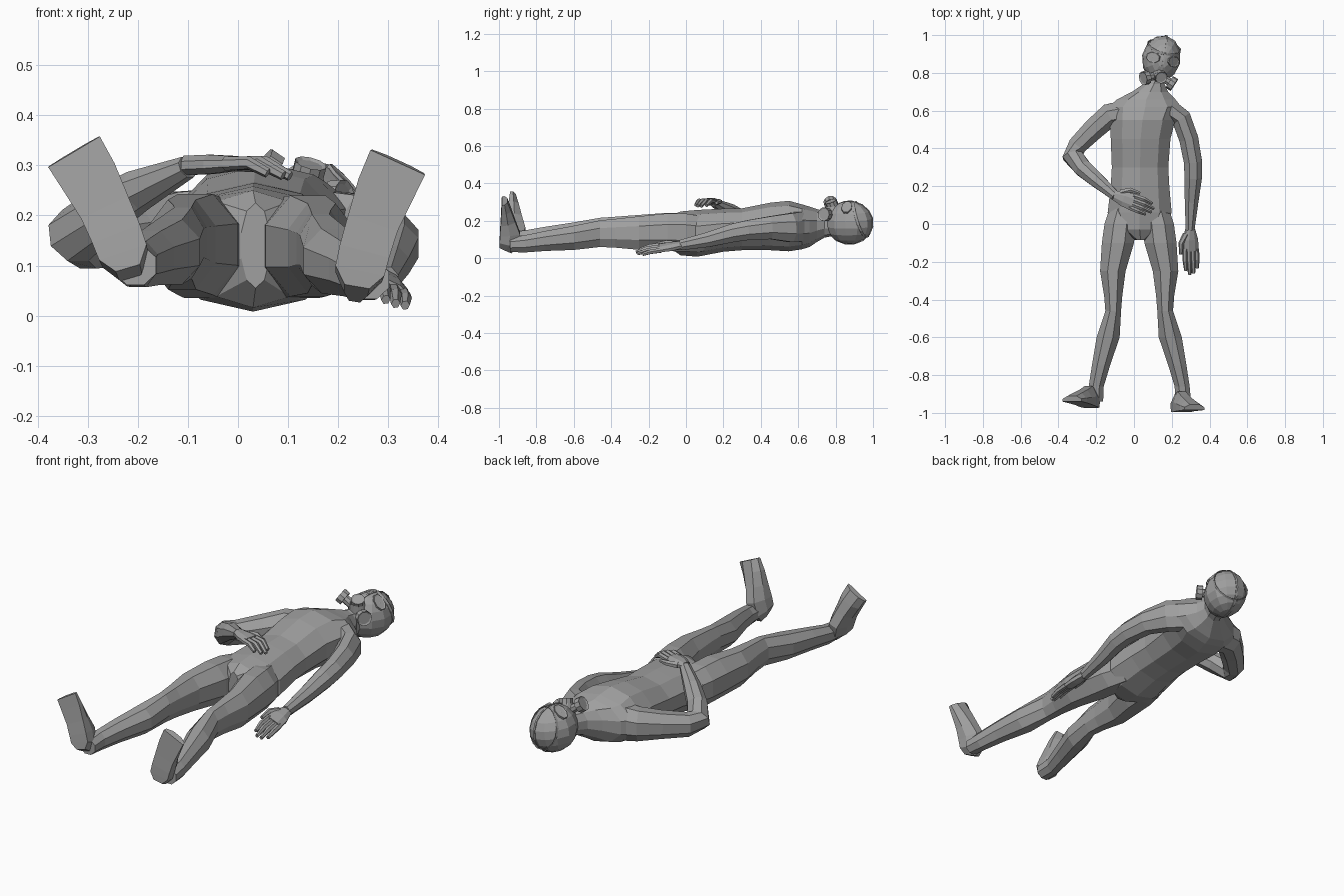
import bpy, bmesh, math
from mathutils import Vector, Matrix

cube = bpy.data.objects.get("Cube")
if cube:
    bpy.data.objects.remove(cube, do_unlink=True)

grey = bpy.data.materials.new("plain_grey")
grey.use_nodes = True
grey.diffuse_color = (0.35, 0.35, 0.35, 1)
grey.node_tree.nodes["Principled BSDF"].inputs["Base Color"].default_value = (0.35, 0.35, 0.35, 1)

UP = Vector((0, 0, 1))
ALONG = Vector((0, 1, 0))


def finish(name, bm):
    bmesh.ops.recalc_face_normals(bm, faces=bm.faces)
    mesh = bpy.data.meshes.new(name)
    bm.to_mesh(mesh)
    bm.free()
    mesh.materials.append(grey)
    obj = bpy.data.objects.new(name, mesh)
    bpy.context.collection.objects.link(obj)
    return obj


def polygon(sides):
    step = math.tau / sides
    return [(math.cos((i + 0.5) * step), math.sin((i + 0.5) * step)) for i in range(sides)]


def loft(name, sections, shape, up=UP, axis=None):
    """Skin a cross-section along (centre, half width, half height) sections."""
    bm = bmesh.new()
    rings = []
    last = len(sections) - 1
    for i, (centre, wide, high) in enumerate(sections):
        tangent = axis or sections[min(i + 1, last)][0] - sections[max(i - 1, 0)][0]
        tangent = tangent.normalized()
        side = tangent.cross(up).normalized()
        top = side.cross(tangent)
        rings.append([bm.verts.new(centre + side * u * wide + top * v * high) for u, v in shape])
    count = len(shape)
    for low, high in zip(rings, rings[1:]):
        for k in range(count):
            n = (k + 1) % count
            bm.faces.new((low[k], low[n], high[n], high[k]))
    bm.faces.new(rings[0])
    bm.faces.new(rings[-1])
    return finish(name, bm)


# Torso and neck: along y, centre x and z, half width, half depth
torso = [(-.085, .035, .14, .03, .085), (-.03, .03, .133, .125, .117), (.06, .03, .133, .178, .125),
         (.2, .032, .15, .163, .115), (.3, .032, .155, .157, .112), (.45, .035, .17, .166, .127),
         (.55, .045, .172, .182, .135), (.62, .06, .168, .2, .12), (.66, .065, .168, .162, .108),
         (.7, .085, .175, .1, .088), (.74, .105, .18, .06, .07), (.82, .135, .185, .05, .06)]
loft("torso", [(Vector((x, y, z)), w, h) for y, x, z, w, h in torso], polygon(10), axis=ALONG)

# Legs: one table, mirrored about the pelvis
leg = [(.1, -.05, .13, .08, .1), (0, -.073, .137, .09, .11), (-.1, -.085, .142, .092, .109),
       (-.25, -.112, .142, .073, .097), (-.38, -.11, .145, .052, .083), (-.46, -.11, .145, .045, .077),
       (-.6, -.137, .127, .066, .07), (-.75, -.175, .115, .052, .058),
       (-.86, -.2, .103, .043, .05), (-.94, -.205, .1, .045, .042)]


def build_leg(name, mirror, drop):
    rows = []
    for y, x, z, w, h in leg:
        place = Vector((.055 - x if mirror else x, y, z + drop * min(y, 0)))
        rows.append((place, w, h))
    loft(name, rows, polygon(8), axis=ALONG)


build_leg("right_leg", False, 0)
build_leg("left_leg", True, .03)

# Feet: flat soled section swept in a slight bow from heel to toe
foot_shape = [(-1, -1), (1, -1), (.95, 0), (.45, 1), (-.45, 1), (-.95, 0)]
foot_rows = [(0, .025, .035), (.13, .05, .05), (.33, .051, .054),
             (.56, .052, .04), (.8, .058, .027), (1, .06, .015)]


def build_foot(name, heel, toe):
    heel, toe = Vector(heel), Vector(toe)
    bow = Vector((-math.copysign(.045, toe.x), 0, 0))
    rows = [(heel.lerp(toe, t) + ALONG * h + bow * t * (1 - t), w, h) for t, w, h in foot_rows]
    loft(name, rows, foot_shape, up=ALONG)


build_foot("right_foot", (-.215, -.98, .078), (-.328, -.94, .328))
build_foot("left_foot", (.235, -1, .043), (.32, -.985, .308))


# Arms: points with half width and half height
def build_arm(name, rows):
    loft(name, [(Vector(r[:3]), r[3], r[4]) for r in rows], polygon(8))


build_arm("right_arm", [(-.05, .585, .165, .075, .095), (-.13, .575, .168, .068, .085),
                        (-.21, .505, .16, .062, .07), (-.3, .415, .15, .054, .06),
                        (-.325, .36, .16, .057, .06), (-.27, .295, .205, .05, .052),
                        (-.2, .235, .25, .043, .043), (-.1, .15, .297, .028, .023)])
build_arm("left_arm", [(.18, .61, .17, .06, .085), (.25, .56, .163, .057, .084),
                       (.29, .45, .163, .055, .066), (.312, .33, .15, .052, .057),
                       (.314, .25, .135, .05, .053), (.305, .12, .1, .039, .043),
                       (.297, -.03, .07, .025, .03)])


# Hands: palm, four bent fingers and a thumb
def build_hand(name, wrist, reach, across, bend):
    wrist, reach, across, bend = map(Vector, (wrist, reach, across, bend))
    across.normalize()
    normal = across.cross(reach).normalized()
    if normal.z < 0:
        normal.negate()
    knuckle = wrist + reach
    palm = [(wrist, .027, .021), (wrist + reach * .5, .044, .021), (knuckle, .047, .016)]
    loft(name + "_palm", palm, polygon(8), up=normal)
    for i in range(4):
        base = knuckle + across * (i - 1.5) * .022 - reach * .1
        spread = across * (i - 1.5) * .002
        length = (.85, 1, .95, .75)[i]
        middle = base + (reach * .65 + spread) * length
        tip = middle + (reach * .5 - spread + bend) * length
        rows = [(base, .014, .014), (middle, .013, .013), (tip, .009, .01)]
        loft(f"{name}_finger_{i + 1}", rows, polygon(6), up=normal)
    start = wrist + reach * .25 - across * .025
    middle = start + reach * .4 - across * .03
    tip = middle + reach * .5 - across * .004 + bend * .3
    loft(name + "_thumb", [(start, .018, .016), (middle, .015, .014), (tip, .009, .009)],
         polygon(6), up=normal)


build_hand("right_hand", (-.105, .152, .3), (.1, -.037, .004), (-.35, -.9, 0), (0, -.005, -.03))
build_hand("left_hand", (.297, -.025, .07), (.004, -.118, -.015), (.85, 0, -.4), (0, 0, -.012))

# Head: low-poly ball, a little narrower at chin and face
head_frame = (Matrix.Translation((.145, .873, .19)) @ Matrix.Rotation(math.radians(-12), 4, "Z")
              @ Matrix.Rotation(math.radians(7), 4, "Y"))


def head_point(p):
    taper = (1 + .1 * min(p.y, 0)) * (1 - .12 * max(p.z, 0))
    return head_frame @ Vector((p.x * .104 * taper, p.y * .128, p.z * .115))


bm = bmesh.new()
bmesh.ops.create_uvsphere(bm, u_segments=12, v_segments=9, radius=1)
for v in bm.verts:
    v.co = head_point(v.co)
finish("head", bm)


# Mask parts: drums placed in the head's own frame
def mask_drum(name, centre, direction, radius, depth, sides=10, tip_radius=None, stretch=1):
    turn = Vector(direction).to_track_quat("Z", "Y").to_matrix().to_4x4()
    bm = bmesh.new()
    bmesh.ops.create_cone(bm, cap_ends=True, segments=sides, radius1=radius,
                          radius2=tip_radius or radius, depth=depth)
    # Sunken front face inside a rim
    front = max(bm.faces, key=lambda f: f.calc_center_median().z)
    bmesh.ops.inset_region(bm, faces=[front], thickness=radius * .22, depth=-depth * .15)
    bmesh.ops.rotate(bm, verts=bm.verts, matrix=Matrix.Rotation(math.pi / sides, 3, "Z"))
    bm.transform(head_frame @ Matrix.Translation(centre) @ turn @ Matrix.Diagonal((1, stretch, 1, 1)))
    finish(name, bm)


mask_drum("mask_snout", (0, -.085, .07), (0, -.3, 1), .05, .06, tip_radius=.032)
mask_drum("mask_nozzle", (.004, -.092, .102), (.2, -.3, 1), .033, .03)
for label, s, low in (("left", 1, .04), ("right", -1, -.002)):
    facing = Vector((s, -.4, .55 - low * 9))
    hub = Vector((s * .075, -.115, .094 - low))
    mask_drum(label + "_filter_stem", hub - facing * .025, facing, .022, .05, sides=8)
    mask_drum(label + "_filter", hub, facing, .037, .03)
    mask_drum(label + "_lens", (s * .052, 0, .086), (s * .8, 0, 1), .029, .018, sides=8, stretch=1.45)


# Straps hugging the head
def strap(name, direction, offset):
    direction = Vector(direction).normalized()
    side = direction.orthogonal().normalized()
    other = direction.cross(side)
    reach = math.sqrt(1 - offset * offset)
    bm = bmesh.new()
    loops = []
    for shift, grow in ((-.05, 1), (-.05, 1.03), (.05, 1.03), (.05, 1)):
        loops.append([bm.verts.new(head_point(
            ((side * u + other * v) * reach + direction * (offset + shift)) * grow))
            for u, v in polygon(16)])
    for a, b in zip(loops, loops[1:] + loops[:1]):
        for k in range(16):
            n = (k + 1) % 16
            bm.faces.new((a[k], a[n], b[n], b[k]))
    finish(name, bm)


strap("brow_strap", (0, 1, .3), .5)
strap("crown_strap", (1, 0, 0), 0)
